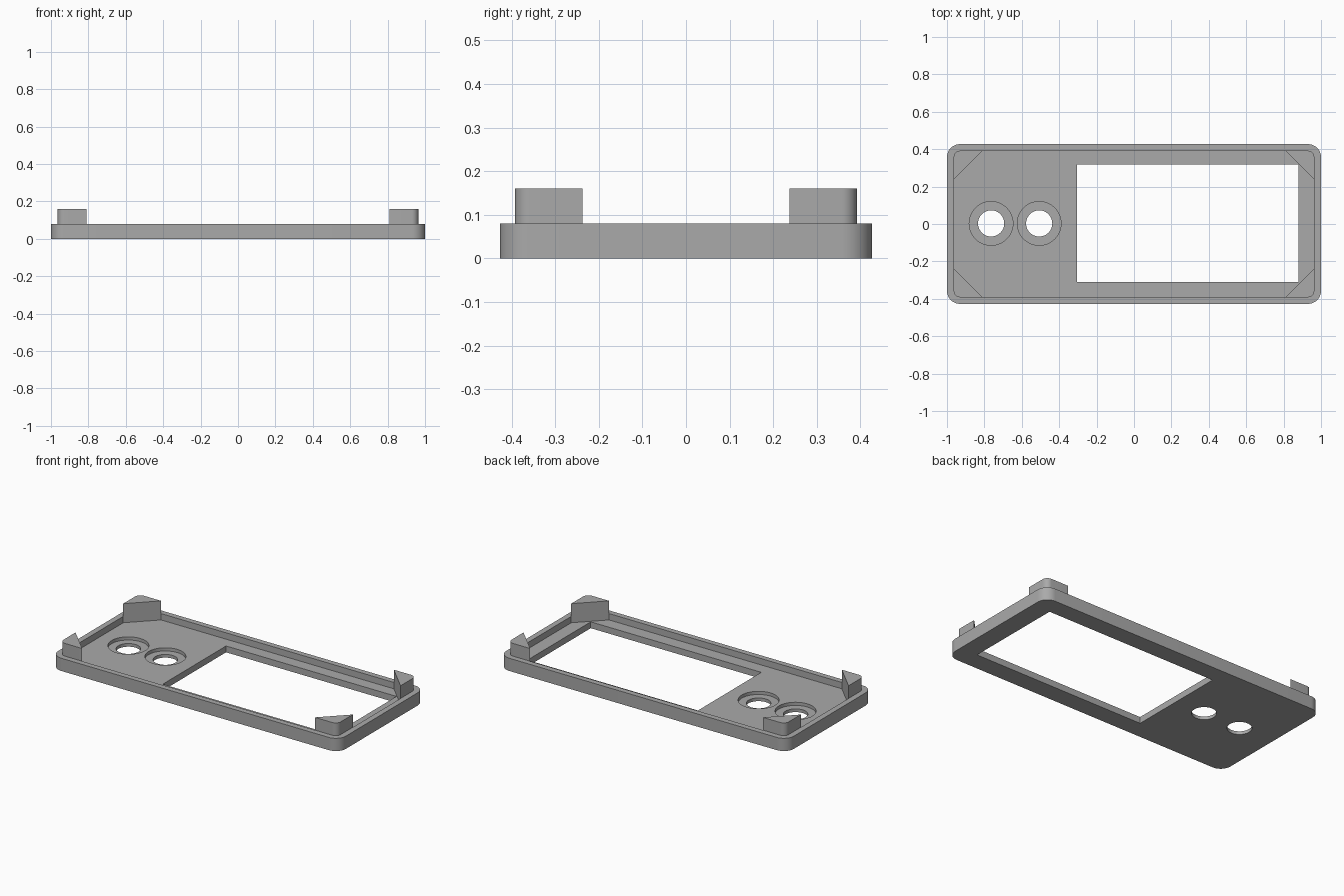
import bpy, bmesh, math

if "Cube" in bpy.data.objects:
    bpy.data.objects.remove(bpy.data.objects["Cube"])

grey = bpy.data.materials.new("plain grey")
grey.diffuse_color = (0.40, 0.40, 0.40, 1)
grey.use_nodes = True
grey.node_tree.nodes["Principled BSDF"].inputs["Base Color"].default_value = grey.diffuse_color


def prism(name, pts, z0, z1):
    """Extrude a counter-clockwise outline from z0 to z1."""
    bm = bmesh.new()
    face = bm.faces.new([bm.verts.new((x, y, z0)) for x, y in pts])
    top = bmesh.ops.extrude_face_region(bm, geom=[face])["geom"]
    bmesh.ops.translate(bm, vec=(0, 0, z1 - z0),
                        verts=[v for v in top if isinstance(v, bmesh.types.BMVert)])
    bmesh.ops.recalc_face_normals(bm, faces=bm.faces)
    mesh = bpy.data.meshes.new(name)
    bm.to_mesh(mesh)
    bm.free()
    mesh.materials.append(grey)
    obj = bpy.data.objects.new(name, mesh)
    bpy.context.collection.objects.link(obj)
    return obj


def arc(cx, cy, r, start, sweep, n):
    return [(cx + r * math.cos(start + sweep * i / n),
             cy + r * math.sin(start + sweep * i / n)) for i in range(n + 1)]


def rounded_rect(hx, hy, r, n=10):
    pts = []
    for k, (sx, sy) in enumerate([(1, 1), (-1, 1), (-1, -1), (1, -1)]):
        pts += arc(sx * (hx - r), sy * (hy - r), r, k * math.pi / 2, math.pi / 2, n)
    return pts


def circle(cx, cy, r, n=48):
    return arc(cx, cy, r, 0, 2 * math.pi, n)[:-1]


def activate(obj):
    bpy.ops.object.select_all(action='DESELECT')
    obj.select_set(True)
    bpy.context.view_layer.objects.active = obj


def cut(obj, cutter):
    mod = obj.modifiers.new("cut", 'BOOLEAN')
    mod.operation, mod.solver, mod.object = 'DIFFERENCE', 'EXACT', cutter
    activate(obj)
    bpy.ops.object.modifier_apply(modifier=mod.name)
    bpy.data.objects.remove(cutter)


HX, HY = 0.964, 0.392      # recess half sizes
FLOOR, RIM, TOP = 0.04, 0.08, 0.16

# Face plate with a shallow recess inside a raised rim
plate = prism("face_plate", rounded_rect(1, 0.427, 0.07), 0, RIM)
cut(plate, prism("recess_cutter", rounded_rect(HX, HY, 0.035), FLOOR, 0.2))

# Screen window
cut(plate, prism("window_cutter",
                 [(-0.305, -0.311), (0.88, -0.311), (0.88, 0.317), (-0.305, 0.317)], -0.1, 0.2))

# Two counterbored holes
for x in (-0.764, -0.507):
    cut(plate, prism("counterbore_cutter", circle(x, 0.003, 0.117), 0.02, 0.2))
    cut(plate, prism("hole_cutter", circle(x, 0.003, 0.07), -0.1, 0.2))

# Triangular corner posts with a rounded outer corner
R, LEG = 0.035, 0.155
parts = [plate]
for sx in (1, -1):
    for sy in (1, -1):
        pts = [(HX, HY - LEG)] + arc(HX - R, HY - R, R, 0, math.pi / 2, 10) + [(HX - LEG, HY)]
        pts = [(sx * x, sy * y) for x, y in pts]
        if sx * sy < 0:
            pts.reverse()
        parts.append(prism("corner_post", pts, FLOOR, TOP))

for obj in parts:
    activate(obj)
    bpy.ops.object.shade_smooth_by_angle(angle=math.radians(30))
